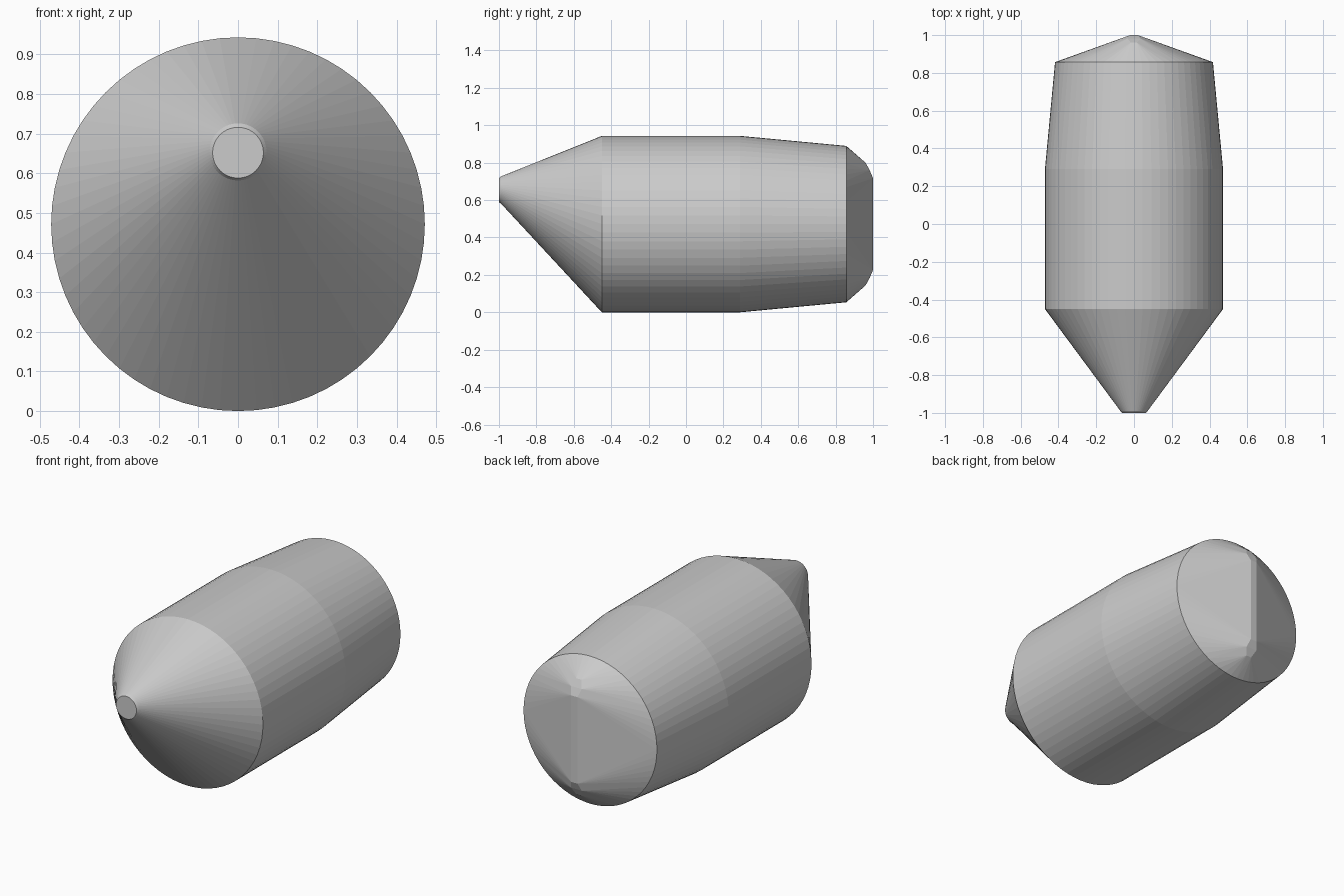
import bpy, bmesh, math

if "Cube" in bpy.data.objects:
    bpy.data.objects.remove(bpy.data.objects["Cube"])

SIDES = 64
CZ = 0.4715


def ring_points(y, r, cz):
    return [(r * math.cos(2 * math.pi * i / SIDES), y,
             cz + r * math.sin(2 * math.pi * i / SIDES)) for i in range(SIDES)]


def finish(bm, name):
    mesh = bpy.data.meshes.new(name)
    bm.to_mesh(mesh)
    bm.free()
    obj = bpy.data.objects.new(name, mesh)
    bpy.context.collection.objects.link(obj)
    return obj


def loft(name, sections, cap_first=False):
    bm = bmesh.new()
    rings = [[bm.verts.new(p) for p in ring_points(*s)] for s in sections]
    for a, b in zip(rings, rings[1:]):
        for i in range(SIDES):
            j = (i + 1) % SIDES
            bm.faces.new((a[i], a[j], b[j], b[i]))
    if cap_first:
        bm.faces.new(rings[0][::-1])
    # outward normals, judged from the first wall face
    bm.normal_update()
    f = bm.faces[:][0]
    c = f.calc_center_median()
    if f.normal.x * c.x + f.normal.z * (c.z - CZ) < 0:
        bmesh.ops.reverse_faces(bm, faces=bm.faces[:])
    bm.normal_update()
    if cap_first:
        cap = bm.faces[:][-1]
        if cap.normal.y > 0:
            cap.normal_flip()
    return finish(bm, name)


# Off-centre cone with a small blunt tip
loft("nose_cone", [(-1.0, 0.064, 0.652), (-0.99, 0.072, 0.654),
                   (-0.45, 0.4715, CZ)], cap_first=True)

# Straight barrel, then slight taper to the rear
loft("barrel", [(-0.45, 0.4715, CZ), (0.29, 0.4715, CZ), (0.857, 0.418, CZ)])

# Rear wedge: hull from the round rim to a narrow vertical ridge
bm = bmesh.new()
for p in ring_points(0.857, 0.418, CZ):
    bm.verts.new(p)
for half_x, y, dz in [(0.02, 1.0, 0.245), (0.034, 0.982, 0.288), (0.016, 0.96, 0.328)]:
    for sx in (-1, 1):
        for sz in (-1, 1):
            bm.verts.new((sx * half_x, y, CZ + sz * dz))
bmesh.ops.convex_hull(bm, input=bm.verts[:])
bmesh.ops.recalc_face_normals(bm, faces=bm.faces[:])
bm.normal_update()
# Open the hidden side that meets the barrel
inner = [f for f in bm.faces if f.normal.y < -0.9]
bmesh.ops.delete(bm, geom=inner, context='FACES')
finish(bm, "tail_wedge")
